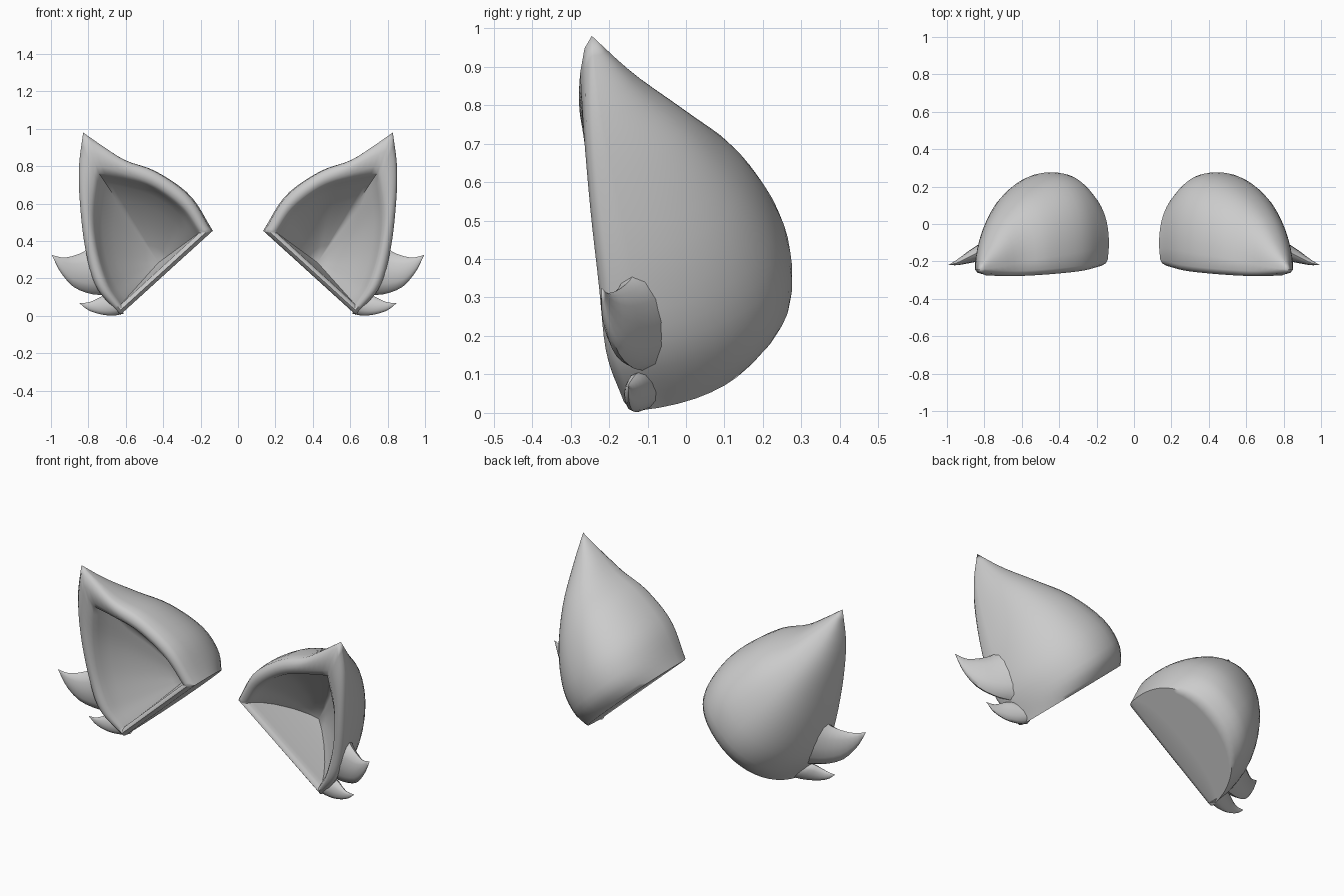
import bpy, bmesh, math
from mathutils import Vector as V

if "Cube" in bpy.data.objects:
    bpy.data.objects.remove(bpy.data.objects["Cube"])


def spline(pts, t):
    """Catmull-Rom sample of a list of points, t in 0..1."""
    pts = [V(p) for p in pts]
    n = len(pts) - 1
    x = min(max(t, 0), 1) * n
    i = min(int(x), n - 1)
    f = x - i
    b, c = pts[i], pts[i + 1]
    a = pts[i - 1] if i > 0 else b * 2 - c
    d = pts[i + 2] if i + 2 <= n else c * 2 - b
    return 0.5 * (2 * b + (c - a) * f + (2 * a - 5 * b + 4 * c - d) * f * f
                  + (3 * b - a - 3 * c + d) * f ** 3)


def add_grid(bm, rows, closed=False):
    vs = [[bm.verts.new(p) for p in r] for r in rows]
    m = len(vs[0])
    for r0, r1 in zip(vs, vs[1:]):
        for j in range(m if closed else m - 1):
            k = (j + 1) % m
            bm.faces.new((r0[j], r0[k], r1[k], r1[j]))


def finish(bm, name, angle):
    bmesh.ops.remove_doubles(bm, verts=bm.verts, dist=0.0006)
    bmesh.ops.recalc_face_normals(bm, faces=bm.faces)
    me = bpy.data.meshes.new(name)
    bm.to_mesh(me)
    bm.free()
    ob = bpy.data.objects.new(name, me)
    bpy.context.collection.objects.link(ob)
    mod = ob.modifiers.new("Mirror", 'MIRROR')
    mod.use_mirror_merge = False
    bpy.ops.object.select_all(action='DESELECT')
    ob.select_set(True)
    bpy.context.view_layer.objects.active = ob
    bpy.ops.object.shade_smooth_by_angle(angle=math.radians(angle))
    return ob


# Edge curves of one ear, from base to tip, and the depth of its back
INNER_EDGE = [(.140, -.19, .45), (.26, -.22, .64), (.44, -.24, .77),
              (.60, -.25, .83), (.72, -.25, .905), (.828, -.245, .98)]
OUTER_EDGE = [(.63, -.13, .005), (.755, -.18, .15), (.815, -.20, .35),
              (.845, -.23, .60), (.85, -.245, .80), (.828, -.245, .98)]
BACK_Y = [(y, 0, 0) for y in (.272, .268, .18, .04, -.12, -.245)]
# Edge curves of the opening, inside the rim
OPEN_INNER = [(.208, -.20, .443), (.30, -.225, .575), (.45, -.24, .685),
              (.60, -.25, .735), (.745, -.25, .765)]
OPEN_OUTER = [(.625, -.14, .062), (.695, -.18, .17), (.75, -.20, .35),
              (.768, -.22, .55), (.745, -.25, .765)]
COLS, ROWS = 24, 22
TS = [(i / ROWS) ** 1.3 for i in range(ROWS + 1)]


def spread(j):
    a = math.pi * j / COLS
    c, s = math.cos(a), math.sin(a)
    return math.copysign(abs(c) ** .9, c), max(s, 0) ** .9


def line(p, q):
    return [(p + q) / 2 + (p - q) / 2 * spread(j)[0] for j in range(COLS + 1)]


def section(t):
    l, r = spline(INNER_EDGE, t), spline(OUTER_EDGE, t)
    depth = spline(BACK_Y, t).x - (l.y + r.y) / 2
    depth *= 1 - .14 * max(0, 1 - t / .1) ** 2      # rounded lower edge
    pts = line(l, r)
    skew = (l - r) * .09 * (1 - t)
    skew.y = 0
    for j, p in enumerate(pts):
        v = spread(j)[1]
        p += skew * v
        p.y += depth * v
    return pts


def loop(left, right):
    up = [spline(left, t) for t in TS]
    down = [spline(right, t) for t in reversed(TS)]
    return up + down[1:] + line(down[-1], up[0])[1:-1]


# Ear shell: rounded back, base cap, rolled rim and hollow
bm = bmesh.new()
add_grid(bm, [section(t) for t in TS])
arc = section(0)
flat = line(arc[0], arc[-1])
add_grid(bm, [[a.lerp(b, f) for a, b in zip(arc, flat)] for f in (0, .1, .4, .7, 1)])

outline = loop(INNER_EDGE, OUTER_EDGE)
opening = loop(OPEN_INNER, OPEN_OUTER)
rings = [outline]
for f, dy in ((.15, -.018), (.45, -.028), (.8, -.02), (1, 0)):
    rings.append([a.lerp(b, f) + V((0, dy, 0)) for a, b in zip(outline, opening)])
centre = V((.425, .13, .285))
for f, depth in ((.03, .09), (.12, .24), (.3, .46), (.55, .7), (.8, .89), (1, 1)):
    ring = []
    for p in opening:
        q = p.lerp(centre, f)
        q.y = p.y + (centre.y - p.y) * depth
        ring.append(q)
    rings.append(ring)
add_grid(bm, rings, closed=True)
finish(bm, "ear", 60)


# Fur tufts: flattened tapering locks between an upper and a lower outline
def tuft(name, upper, lower, thick):
    bm = bmesh.new()
    rows = []
    for i in range(11):
        t = i / 10
        a, b = spline(upper, t), spline(lower, t)
        m, h = (a + b) / 2, (a - b) / 2
        w = thick * (1 - t) ** 1.1
        rows.append([m + h * math.cos(k * math.pi / 6)
                     + V((0, w * math.sin(k * math.pi / 6), 0)) for k in range(12)])
    add_grid(bm, rows, closed=True)
    bmesh.ops.holes_fill(bm, edges=bm.edges, sides=0)
    finish(bm, name, 50)


tuft("large_fur_tuft",
     [(.79, -.13, .37), (.83, -.15, .34), (.89, -.18, .318), (.94, -.205, .312), (.995, -.22, .325)],
     [(.71, -.11, .11), (.79, -.14, .118), (.88, -.175, .155), (.95, -.205, .235), (.995, -.22, .325)],
     .07)
tuft("small_fur_tuft",
     [(.66, -.11, .10), (.72, -.125, .105), (.76, -.14, .088), (.80, -.15, .072), (.848, -.15, .068)],
     [(.61, -.11, .012), (.66, -.125, .002), (.73, -.14, .007), (.80, -.148, .03), (.848, -.15, .068)],
     .045)
